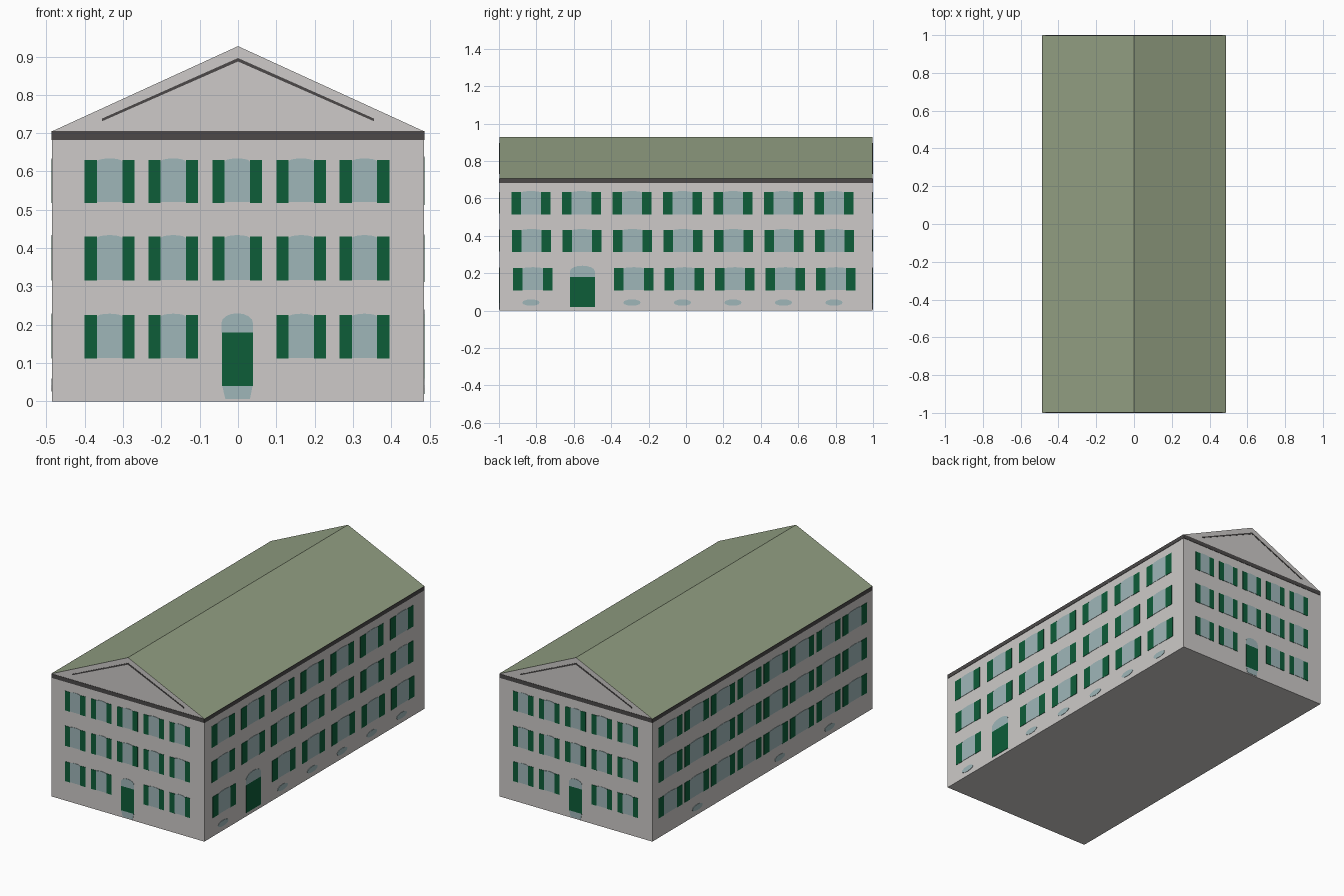
import bpy, bmesh, math
from mathutils import Vector

if "Cube" in bpy.data.objects:
    bpy.data.objects.remove(bpy.data.objects["Cube"])

HX, HY, EAVE, RIDGE, T = 0.485, 0.998, 0.705, 0.927, 0.002


def material(name, srgb):
    m = bpy.data.materials.new(name)
    lin = [((c / 255 + 0.055) / 1.055) ** 2.4 for c in srgb]
    m.diffuse_color = (*lin, 1)
    m.use_nodes = True
    m.node_tree.nodes["Principled BSDF"].inputs["Base Color"].default_value = m.diffuse_color
    return m


WALL = material("wall plaster", (205, 202, 200))
ROOF = material("roof olive", (146, 159, 130))
GREEN = material("shutter green", (13, 93, 57))
GLASS = material("window glass", (159, 182, 185))
TRIM = material("cornice dark", (76, 73, 73))


def finish(bm, name, mats):
    bmesh.ops.recalc_face_normals(bm, faces=bm.faces[:])
    me = bpy.data.meshes.new(name)
    bm.to_mesh(me)
    bm.free()
    for m in mats:
        me.materials.append(m)
    ob = bpy.data.objects.new(name, me)
    bpy.context.collection.objects.link(ob)
    return ob


# House body: gabled profile extruded along y, roof chosen by face direction
bm = bmesh.new()
prof = [(-HX, 0), (HX, 0), (HX, EAVE), (0, RIDGE), (-HX, EAVE)]
f = bm.faces.new([bm.verts.new((x, -HY, z)) for x, z in prof])
ext = bmesh.ops.extrude_face_region(bm, geom=[f])
bmesh.ops.translate(bm, vec=(0, 2 * HY, 0),
                    verts=[v for v in ext["geom"] if isinstance(v, bmesh.types.BMVert)])
body = finish(bm, "house_body", [WALL, ROOF])
for p in body.data.polygons:
    p.material_index = int(p.normal.z > 0.3)


class Wall:
    """Collects thin plates, laid out in (u, z) on one wall."""

    def __init__(self, name, u, dist):
        self.name, self.u = name, Vector(u)
        self.n = self.u.cross(Vector((0, 0, 1)))
        self.dist, self.parts = dist, {}

    def plate(self, part, pts):
        bm = self.parts.setdefault(part, bmesh.new())
        rings = [[bm.verts.new(self.u * a + self.n * (self.dist + d) + Vector((0, 0, z)))
                  for a, z in pts] for d in (0, T)]
        bm.faces.new(rings[0][::-1])
        bm.faces.new(rings[1])
        k = len(pts)
        for i in range(k):
            j = (i + 1) % k
            bm.faces.new((rings[0][i], rings[0][j], rings[1][j], rings[1][i]))

    def rect(self, part, u0, u1, z0, z1):
        self.plate(part, [(u0, z0), (u1, z0), (u1, z1), (u0, z1)])

    def arch(self, part, c, hw, z0, z1, rise):
        top = [(c + hw * math.cos(math.pi * i / 8),
                z1 - rise + rise * math.sin(math.pi * i / 8)) for i in range(9)]
        self.plate(part, [(c - hw, z0), (c + hw, z0)] + top)

    def window(self, c, z0, z1, glass, half):
        self.arch("window_glass", c, glass, z0 + 0.002, z1 + 0.004, 0.008)
        for s in (-1, 1):
            a, b = sorted((c + s * glass, c + s * half))
            self.rect("shutters", a, b, z0, z1)

    def oval(self, c, z, rx, rz):
        self.plate("cellar_windows", [(c + rx * math.cos(i * math.pi / 6),
                                       z + rz * math.sin(i * math.pi / 6)) for i in range(12)])

    def build(self):
        mats = {"shutters": GREEN, "door": GREEN, "cornice": TRIM, "pediment_line": TRIM}
        for part, bm in self.parts.items():
            finish(bm, f"{self.name}_{part}", [mats.get(part, GLASS)])


ROWS = [(0.112, 0.225), (0.315, 0.43), (0.518, 0.63)]

# Gable ends: five columns with a central door
for name, u in (("front", (1, 0, 0)), ("back", (-1, 0, 0))):
    w = Wall(name, u, HY)
    for r, (z0, z1) in enumerate(ROWS):
        for c in (-0.335, -0.169, -0.002, 0.165, 0.33):
            if r or abs(c) > 0.1:
                w.window(c, z0, z1, 0.033, 0.065)
    w.rect("door", -0.042, 0.039, 0.04, 0.18)
    w.arch("fanlight", -0.002, 0.041, 0.18, 0.23, 0.025)
    w.plate("door_step", [(-0.033, 0.006), (0.031, 0.006), (0.038, 0.04), (-0.041, 0.04)])
    w.rect("cornice", -HX, HX, 0.682, EAVE)
    for s in (-1, 1):
        line = [(0, 0.887), (0, 0.896), (s * 0.355, 0.738), (s * 0.355, 0.731)]
        w.plate("pediment_line", line)
    w.build()

# Right side: seven columns, door in the second
w = Wall("right", (0, 1, 0), HX)
for r, (z0, z1) in enumerate(((0.107, 0.228), (0.312, 0.432), (0.513, 0.635))):
    for i in range(7):
        c = -0.829 + i * 0.27 + (0.01, 0.003, 0)[r]
        if r or i != 1:
            w.window(c, z0, z1, 0.054, 0.105)
        if r == 0 and i != 1:
            w.oval(c - 0.01, 0.043, 0.047, 0.017)
w.rect("door", -0.62, -0.487, 0.02, 0.18)
w.arch("fanlight", -0.554, 0.067, 0.18, 0.24, 0.03)
w.rect("cornice", -HY, HY, 0.682, EAVE)
w.build()

# Left side: eight columns, no door
w = Wall("left", (0, -1, 0), HX)
for z0, z1 in ROWS:
    for i in range(8):
        w.window(-0.836 + i * 0.239, z0, z1, 0.06, 0.108)
for c in (-0.59, 0.158, 0.61):
    w.oval(c, 0.043, 0.047, 0.017)
w.rect("cornice", -HY, HY, 0.682, EAVE)
w.build()
